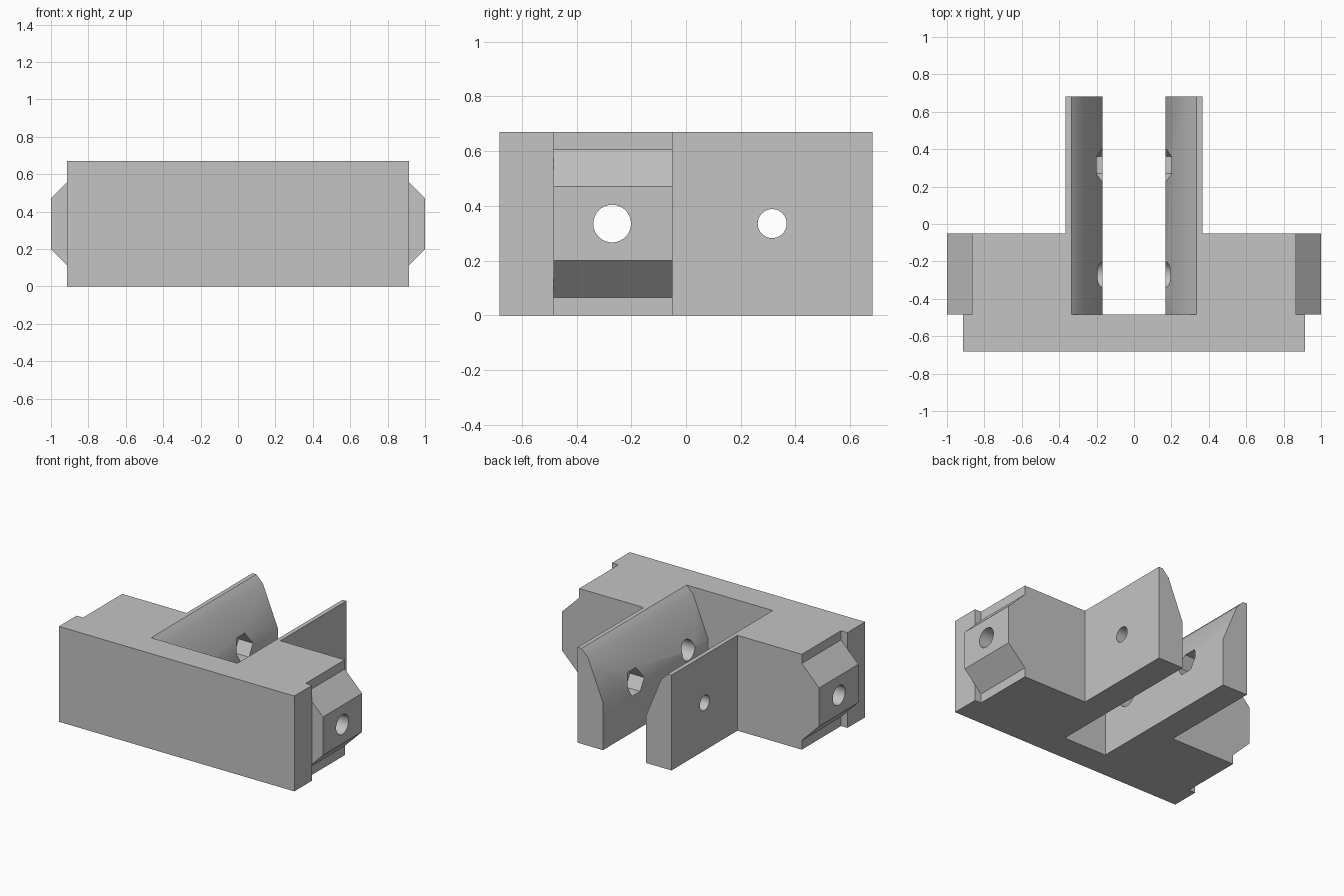
import bpy, bmesh, math
from mathutils import Vector

if "Cube" in bpy.data.objects:
    bpy.data.objects.remove(bpy.data.objects["Cube"])

H = 0.67          # overall height
MID = H / 2       # height of the bolt axes


def prism(name, loop, sweep):
    """Solid made by sweeping a closed 3D loop along a vector."""
    bm = bmesh.new()
    base = bm.faces.new([bm.verts.new(p) for p in loop])
    top = bmesh.ops.extrude_face_region(bm, geom=[base])["geom"]
    bmesh.ops.translate(bm, vec=Vector(sweep),
                        verts=[g for g in top if isinstance(g, bmesh.types.BMVert)])
    bmesh.ops.recalc_face_normals(bm, faces=bm.faces)
    mesh = bpy.data.meshes.new(name)
    bm.to_mesh(mesh)
    bm.free()
    obj = bpy.data.objects.new(name, mesh)
    bpy.context.collection.objects.link(obj)
    return obj


def rod(name, y, radius, sides, x0, x1):
    """Round or hexagonal bar along x at bolt height."""
    ring = [(x0, y + radius * math.cos(i * math.tau / sides),
             MID + radius * math.sin(i * math.tau / sides)) for i in range(sides)]
    return prism(name, ring, (x1 - x0, 0, 0))


def cut(target, cutter):
    cutter.hide_render = True
    mod = target.modifiers.new("cut", 'BOOLEAN')
    mod.operation, mod.solver, mod.object = 'DIFFERENCE', 'EXACT', cutter
    bpy.context.view_layer.objects.active = target
    bpy.ops.object.modifier_apply(modifier=mod.name)
    bpy.data.objects.remove(cutter)


# T-shaped bracket outline: front plate, body and rear arms
half = [(0.915, -0.682), (0.915, -0.485), (1.0, -0.485), (1.0, -0.05),
        (0.365, -0.05), (0.365, 0.682)]
outline = half + [(-x, y) for x, y in reversed(half)]
bracket = prism("clamp_bracket", [(x, y, 0) for x, y in outline], (0, 0, H))

# Sloped shoulders above and below both body ends
shoulder = [(1.1, 0.37), (0.865, 0.605), (0.865, 0.8), (1.1, 0.8)]
for sx in (1, -1):
    for flip in (False, True):
        loop = [(sx * x, -0.485, H - z if flip else z) for x, z in shoulder]
        cut(bracket, prism("shoulder_cutter", loop, (0, 0.485, 0)))

# Slot between the arms, flaring towards the top
flare = [(0.168, -0.1), (0.168, MID), (0.285, 0.62), (0.335, H), (0.335, 0.8)]
slot = flare + [(-x, z) for x, z in reversed(flare)]
cut(bracket, prism("slot_cutter", [(x, -0.485, z) for x, z in slot], (0, 1.3, 0)))

# Bolt holes and hexagonal nut pockets
cut(bracket, rod("body_hole_cutter", -0.27, 0.069, 32, -1.2, 1.2))
cut(bracket, rod("arm_hole_cutter", 0.315, 0.053, 32, -0.6, 0.6))
cut(bracket, rod("nut_pocket_cutter", 0.315, 0.092, 6, -0.28, 0.28))

# Single grey plastic
grey = bpy.data.materials.new("grey_plastic")
grey.diffuse_color = (0.55, 0.55, 0.55, 1)
grey.use_nodes = True
grey.node_tree.nodes["Principled BSDF"].inputs["Base Color"].default_value = grey.diffuse_color
bracket.data.materials.clear()
bracket.data.materials.append(grey)

bpy.ops.object.select_all(action='DESELECT')
bracket.select_set(True)
bpy.context.view_layer.objects.active = bracket
bpy.ops.object.shade_smooth_by_angle(angle=math.radians(30))
